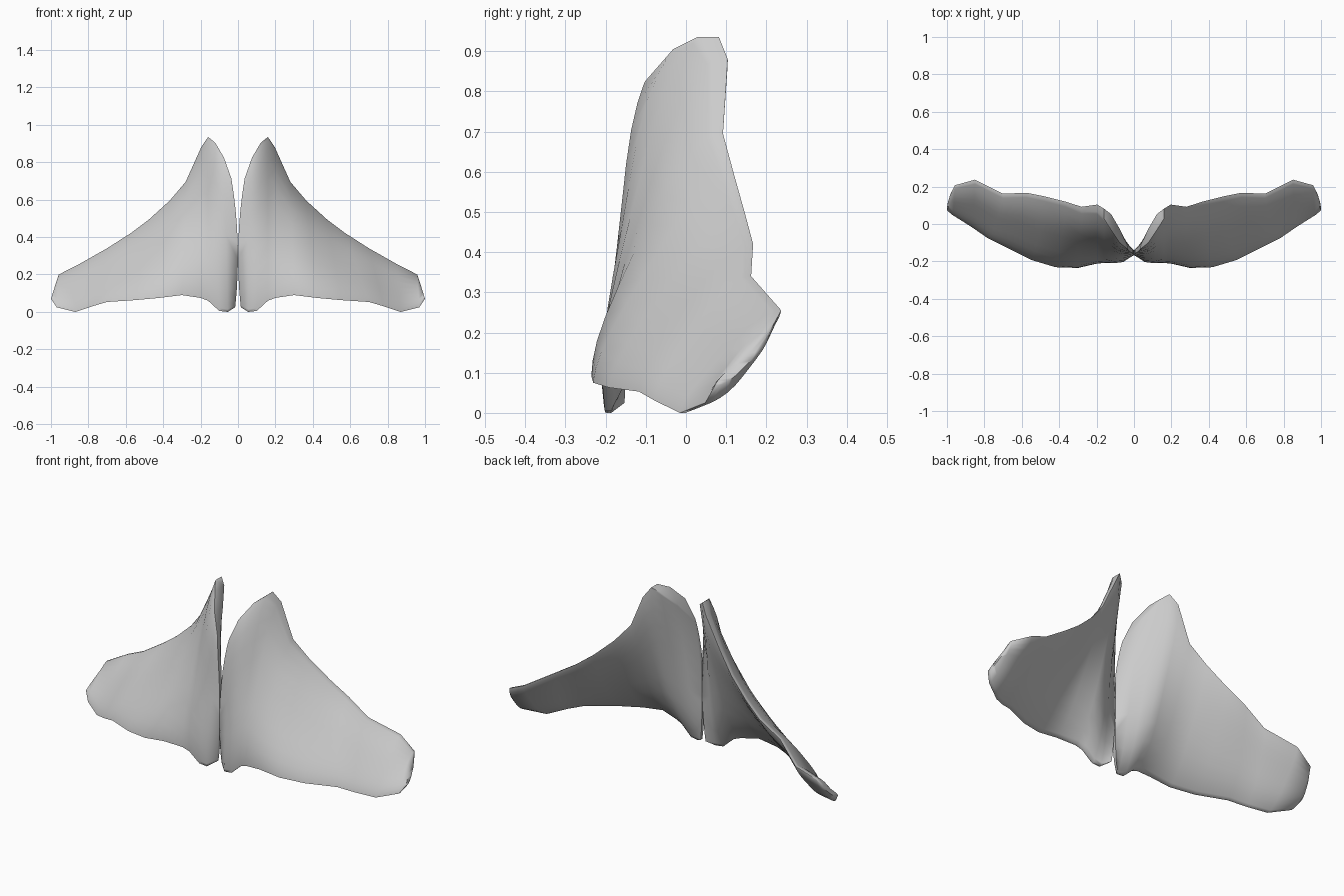
import bpy, bmesh, math
from mathutils import Vector

if "Cube" in bpy.data.objects:
    bpy.data.objects.remove(bpy.data.objects["Cube"])

# Ribs from the centre seam to the outer tip: lower point, upper point,
# forward bulge, depth front to back, extra half-thickness at the top
RIBS = [
    ((.015, -.160, .03), (.036, -.125, .72), .015, .01, 0),
    ((.055, -.193, .005), (.075, -.065, .83), .04, .05, .03),
    ((.100, -.195, .010), (.122, .010, .91), .07, .09, .035),
    ((.160, -.200, .065), (.160, .055, .94), .065, .11, .02),
    ((.200, -.205, .080), (.197, .085, .885), .06, .105, .012),
    ((.300, -.228, .095), (.280, .080, .70), .06, .09, .005),
    ((.420, -.224, .080), (.365, .112, .60), .055, .08, 0),
    ((.550, -.185, .068), (.475, .140, .50), .05, .075, 0),
    ((.700, -.110, .058), (.575, .160, .425), .045, .07, 0),
    ((.780, -.070, .035), (.700, .155, .345), .04, .065, 0),
    ((.870, -.008, .005), (.850, .230, .26), .035, .06, 0),
    ((.970, .055, .03), (.958, .200, .205), .025, .045, 0),
    ((1.00, .080, .075), (.975, .165, .155), .01, .02, 0),
]
ROWS = 12
RIM = .007

grey = bpy.data.materials.new("light grey")
grey.diffuse_color = (.6, .6, .6, 1)
grey.use_nodes = True
grey.node_tree.nodes["Principled BSDF"].inputs["Base Color"].default_value = grey.diffuse_color

bm = bmesh.new()


def sheet(back):
    """Grid of vertices for the front or back skin."""
    grid = []
    for i, (low, high, bulge, depth, extra) in enumerate(RIBS):
        col = []
        for j in range(ROWS + 1):
            t = (1 - math.cos(math.pi * j / ROWS)) / 2
            p = Vector(low).lerp(Vector(high), t)
            arch = 1 - (2 * t - 1) ** 4
            rim = RIM + extra * t ** 4
            p.y -= bulge * arch * (.65 + .4 * t)
            p.y += depth * arch + rim if back else -rim
            if i == 0:
                p.x -= .024 * 4 * t * (1 - t)   # inner edges meet at the seam
            col.append(bm.verts.new(p))
        grid.append(col)
    return grid


# Front and back skins of the wing
front, back = sheet(False), sheet(True)
for grid in (front, back):
    for a, b in zip(grid, grid[1:]):
        for j in range(ROWS):
            bm.faces.new((a[j], b[j], b[j + 1], a[j + 1]))


# Narrow rim joining the two skins
def outline(g):
    return ([c[0] for c in g] + g[-1][1:] +
            [c[-1] for c in reversed(g[:-1])] + g[0][-2:0:-1])


f, k = outline(front), outline(back)
for i in range(len(f)):
    n = (i + 1) % len(f)
    bm.faces.new((f[i], f[n], k[n], k[i]))
bmesh.ops.recalc_face_normals(bm, faces=bm.faces)

mesh = bpy.data.meshes.new("wing_panels")
bm.to_mesh(mesh)
bm.free()
mesh.materials.append(grey)
wing = bpy.data.objects.new("wing_panels", mesh)
bpy.context.collection.objects.link(wing)
bpy.context.view_layer.objects.active = wing
wing.select_set(True)

# Second wing, smooth shading
mir = wing.modifiers.new("other_side", 'MIRROR')
mir.use_mirror_merge = False
bpy.ops.object.modifier_apply(modifier=mir.name)
lowest = min(v.co.z for v in wing.data.vertices)
for v in wing.data.vertices:
    v.co.z -= lowest
bpy.ops.object.shade_smooth_by_angle(angle=1.2)
